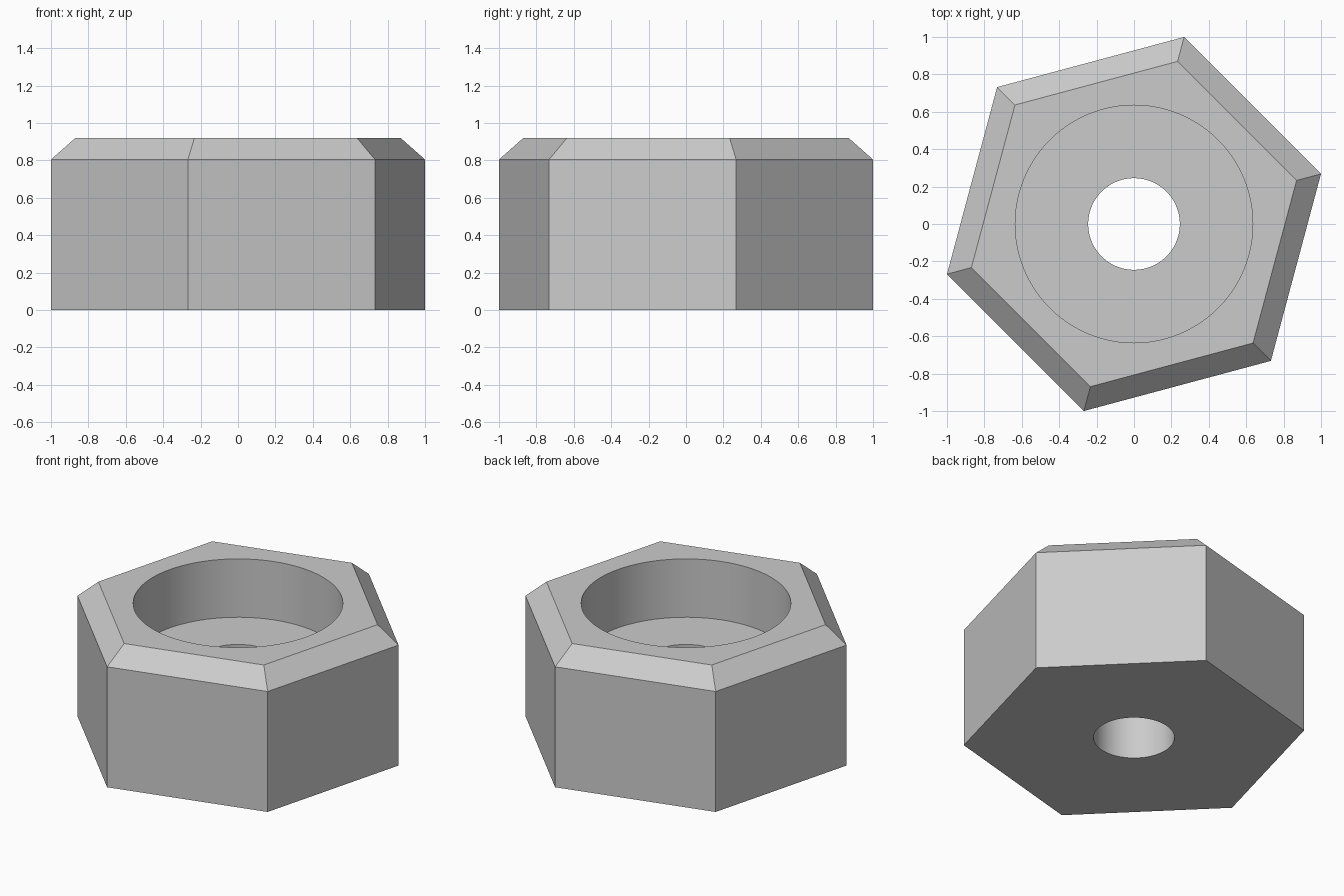
import bpy
import bmesh
from math import cos, sin, pi, radians

cube = bpy.data.objects.get("Cube")
if cube:
    bpy.data.objects.remove(cube, do_unlink=True)

grey = bpy.data.materials.new("plain grey")
grey.use_nodes = True
colour = (0.6, 0.6, 0.6, 1)
grey.diffuse_color = colour
grey.node_tree.nodes["Principled BSDF"].inputs["Base Color"].default_value = colour


def stacked_solid(name, sides, profile, turn=0.0):
    """Closed solid through regular polygon rings given as (radius, z)."""
    bm = bmesh.new()
    rings = []
    for r, z in profile:
        angles = [turn + 2 * pi * i / sides for i in range(sides)]
        rings.append([bm.verts.new((r * cos(a), r * sin(a), z)) for a in angles])
    for low, high in zip(rings, rings[1:]):
        for i in range(sides):
            j = (i + 1) % sides
            bm.faces.new((low[i], low[j], high[j], high[i]))
    bm.faces.new(rings[0][::-1])
    bm.faces.new(rings[-1])
    bmesh.ops.recalc_face_normals(bm, faces=bm.faces)
    mesh = bpy.data.meshes.new(name)
    bm.to_mesh(mesh)
    bm.free()
    mesh.materials.append(grey)
    obj = bpy.data.objects.new(name, mesh)
    bpy.context.collection.objects.link(obj)
    return obj


# Hexagonal body with a chamfered top edge
body = stacked_solid("hexagonal_body", 6,
                     [(1.035, 0), (1.035, 0.805), (0.9, 0.92)], radians(15))

# Stepped bore: narrow through hole below, wide counterbore above
cutter = stacked_solid("bore_cutter", 96,
                       [(0.245, -0.2), (0.245, 0.53), (0.635, 0.53), (0.635, 1.2)])
cutter.hide_render = True

cut = body.modifiers.new("stepped_bore", "BOOLEAN")
cut.operation = "DIFFERENCE"
cut.solver = "EXACT"
cut.object = cutter

bpy.ops.object.select_all(action="DESELECT")
body.select_set(True)
bpy.context.view_layer.objects.active = body
bpy.ops.object.modifier_apply(modifier=cut.name)
bpy.data.objects.remove(cutter, do_unlink=True)

# Smooth bore walls, crisp hexagon edges
bpy.ops.object.shade_smooth_by_angle(angle=radians(30))
